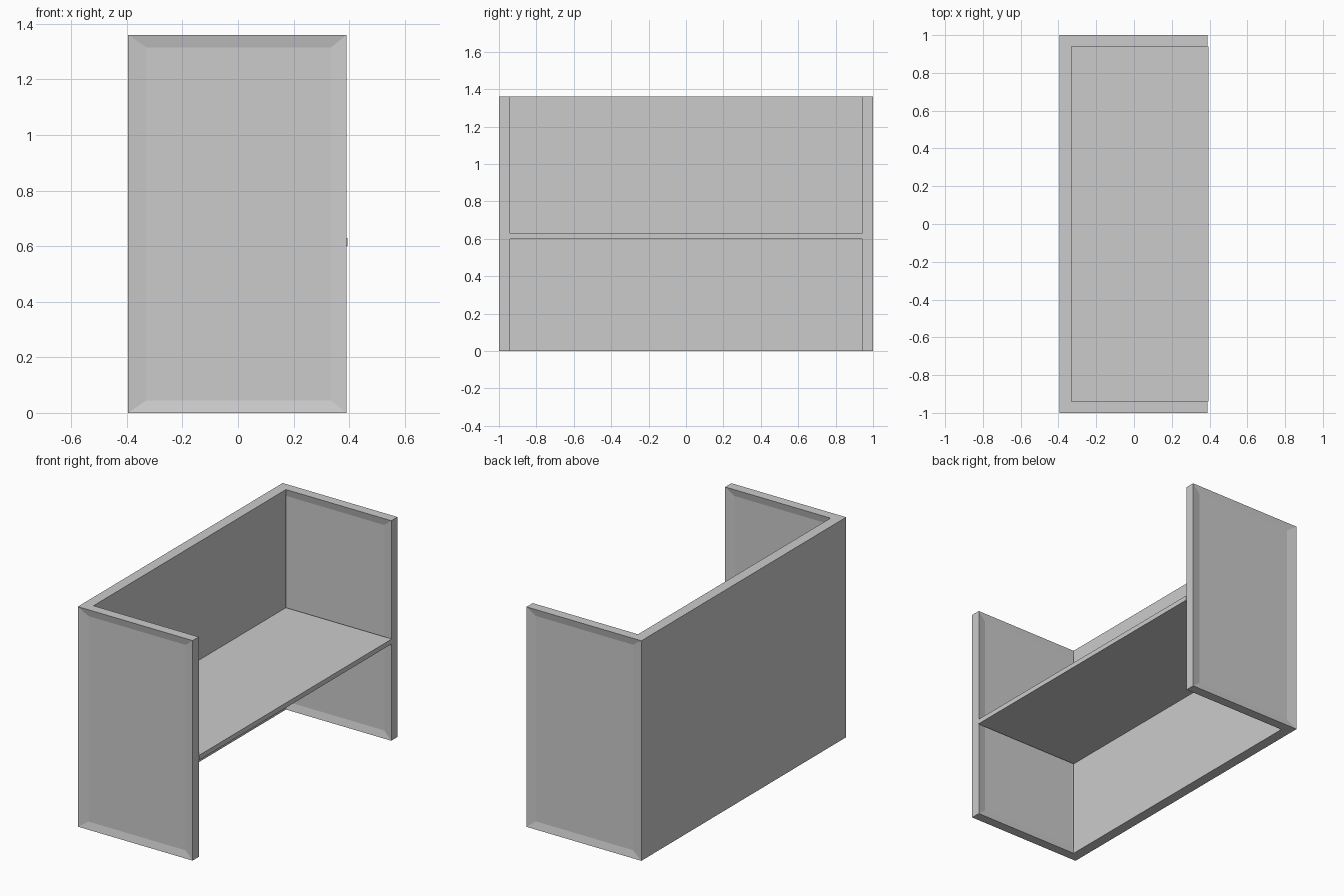
import bpy, bmesh

if "Cube" in bpy.data.objects:
    bpy.data.objects.remove(bpy.data.objects["Cube"])

X0, X1 = -0.395, 0.39      # depth of the side panels
XB = -0.33                 # inner face of the back
YI, YO = 0.94, 1.0         # inner and outer faces of the sides
H = 1.36
RECESS = 0.01


def box_bmesh(lo, hi):
    bm = bmesh.new()
    bmesh.ops.create_cube(bm, size=1)
    for v in bm.verts:
        v.co = [hi[i] if v.co[i] > 0 else lo[i] for i in range(3)]
    return bm


def finish(bm, name):
    bmesh.ops.recalc_face_normals(bm, faces=bm.faces)
    mesh = bpy.data.meshes.new(name)
    bm.to_mesh(mesh)
    bm.free()
    obj = bpy.data.objects.new(name, mesh)
    bpy.context.collection.objects.link(obj)
    return obj


# Side panels, recessed on the inner and outer faces
def side_panel(name, sign):
    lo_y, hi_y = sorted((sign * YI, sign * YO))
    bm = box_bmesh((X0, lo_y, 0), (X1, hi_y, H))
    bm.normal_update()
    faces = [f for f in bm.faces if abs(f.normal.y) > 0.9]
    bmesh.ops.inset_individual(bm, faces=faces, thickness=0.04)
    for f in faces:
        n = f.normal.y
        for v in f.verts:
            v.co.x = 0.335 if v.co.x > 0 else XB
            v.co.z = 1.315 if v.co.z > H / 2 else 0.045
            v.co.y -= RECESS * (1 if n > 0 else -1)
    return finish(bm, name)


side_panel("left_side_panel", -1)
side_panel("right_side_panel", 1)

# Back panel between the sides
finish(box_bmesh((X0, -YI, 0), (XB, YI, H)), "back_panel")

# Desk top
finish(box_bmesh((XB, -YI, 0.60), (0.394, YI, 0.63)), "desk_top")
